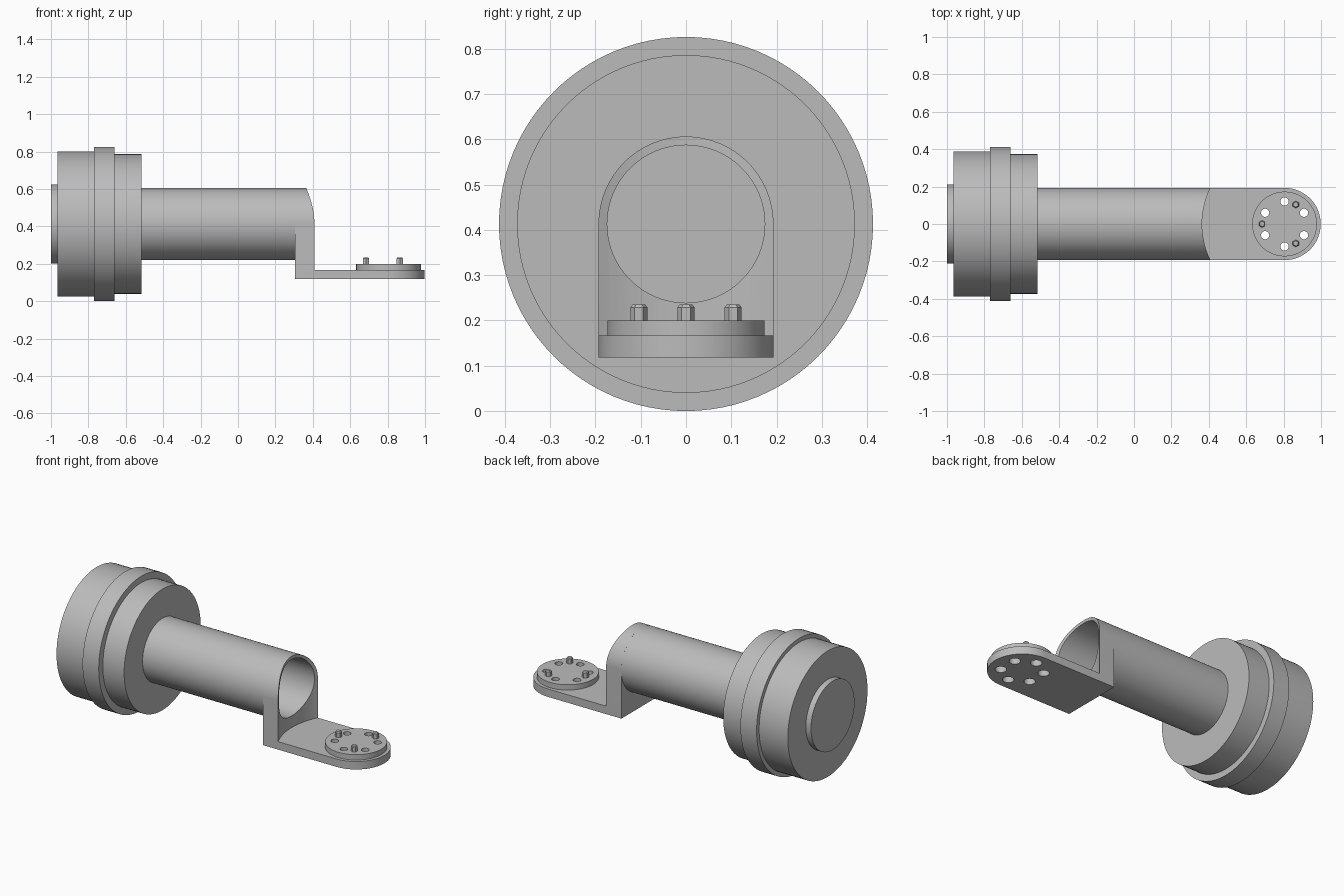
import bpy, bmesh
from math import pi, sin, cos, radians
from mathutils import Matrix, Vector

if "Cube" in bpy.data.objects:
    bpy.data.objects.remove(bpy.data.objects["Cube"], do_unlink=True)

AXIS = 0.413    # height of the main axis
HUB = 0.805     # x of the flange centre
HALF = 0.193    # tube radius and half width of the bracket
FLOOR, DECK = 0.118, 0.167
SEG = 96

grey = bpy.data.materials.new("grey")
grey.use_nodes = True
colour = (0.5, 0.5, 0.5, 1)
grey.diffuse_color = colour
grey.node_tree.nodes["Principled BSDF"].inputs["Base Color"].default_value = colour


def finish(name, bm):
    bmesh.ops.recalc_face_normals(bm, faces=bm.faces)
    mesh = bpy.data.meshes.new(name)
    bm.to_mesh(mesh)
    bm.free()
    mesh.materials.append(grey)
    ob = bpy.data.objects.new(name, mesh)
    bpy.context.collection.objects.link(ob)
    return ob


def smooth(ob):
    bpy.ops.object.select_all(action='DESELECT')
    ob.select_set(True)
    bpy.context.view_layer.objects.active = ob
    bpy.ops.object.shade_smooth_by_angle(angle=radians(30))


def lathe(name, profile, matrix, seg=SEG):
    """Revolve (height, radius) pairs about local z, then place."""
    bm = bmesh.new()
    verts = [bm.verts.new((r, 0, h)) for h, r in profile]
    edges = [bm.edges.new(p) for p in zip(verts, verts[1:])]
    bmesh.ops.spin(bm, geom=verts + edges, cent=(0, 0, 0), axis=(0, 0, 1),
                   angle=2 * pi, steps=seg, use_merge=False)
    bmesh.ops.remove_doubles(bm, verts=bm.verts, dist=1e-5)
    bm.transform(matrix)
    return finish(name, bm)


def rod(name, r, h0, h1, matrix, seg=SEG):
    return lathe(name, [(h0, 0), (h0, r), (h1, r), (h1, 0)], matrix, seg)


def extrude(name, points, vector):
    bm = bmesh.new()
    face = bm.faces.new([bm.verts.new(p) for p in points])
    new = bmesh.ops.extrude_face_region(bm, geom=[face])["geom"]
    bmesh.ops.translate(bm, vec=Vector(vector),
                        verts=[g for g in new if isinstance(g, bmesh.types.BMVert)])
    return finish(name, bm)


def carve(ob, cutter, operation='DIFFERENCE'):
    mod = ob.modifiers.new("carve", 'BOOLEAN')
    mod.operation, mod.object, mod.solver = operation, cutter, 'EXACT'
    bpy.ops.object.select_all(action='DESELECT')
    bpy.context.view_layer.objects.active = ob
    ob.select_set(True)
    bpy.ops.object.modifier_apply(modifier=mod.name)
    bpy.data.objects.remove(cutter, do_unlink=True)


def arc(r):
    return [(r * cos(pi * i / 48), r * sin(pi * i / 48)) for i in range(49)]


along_x = Matrix.Translation((0, 0, AXIS)) @ Matrix.Rotation(pi / 2, 4, 'Y')
hub = Matrix.Translation((HUB, 0, 0))


def around(degrees):
    a = radians(degrees)
    return hub @ Matrix.Translation((0.12 * cos(a), 0.12 * sin(a), 0))


# Stepped drum with the hollow tube growing out of it
drum = lathe("drum_and_tube", [
    (-1, 0), (-1, 0.212), (-0.965, 0.212), (-0.965, 0.388), (-0.77, 0.388),
    (-0.77, 0.413), (-0.66, 0.413), (-0.66, 0.373), (-0.515, 0.373),
    (-0.515, HALF), (0.305, HALF), (0.305, 0.174), (-0.515, 0.174),
    (-0.515, 0)], along_x)

# Bracket: round-nosed plan trimmed to an arch, then scooped out and bored
nose = [(HUB + s, -c, FLOOR) for c, s in arc(HALF)]
bracket = extrude("bracket", [(0.305, HALF, FLOOR), (0.305, -HALF, FLOOR)] + nose,
                  (0, 0, 0.6))
over = HALF + 0.0002
arch = [(0.2, y, AXIS + z) for y, z in arc(over)]
carve(bracket, extrude("arch", arch + [(0.2, -over, 0), (0.2, over, 0)], (1, 0, 0)),
      'INTERSECT')
carve(bracket, rod("scoop", 0.441, DECK, 1, hub, 128))
carve(bracket, rod("bore", 0.174, 0.2, 0.6, along_x))

# Flange disc on the bracket
flange = rod("flange", 0.173, DECK, 0.2, hub)

# Six through holes, wider on the underside
for k in range(6):
    place = around(30 + 60 * k)
    carve(bracket, rod("wide_hole", 0.032, 0.05, 0.19, place, 32))
    carve(flange, rod("hole", 0.022, 0.1, 0.3, place, 32))

# Three chamfered hexagonal pins
for k in range(3):
    turn = Matrix.Rotation(pi / 6, 4, 'Z')
    lathe("pin_%d" % (k + 1),
          [(0.19, 0), (0.19, 0.019), (0.229, 0.019), (0.235, 0.014), (0.235, 0)],
          around(60 + 120 * k) @ turn, 6)

for part in (drum, bracket, flange):
    smooth(part)
